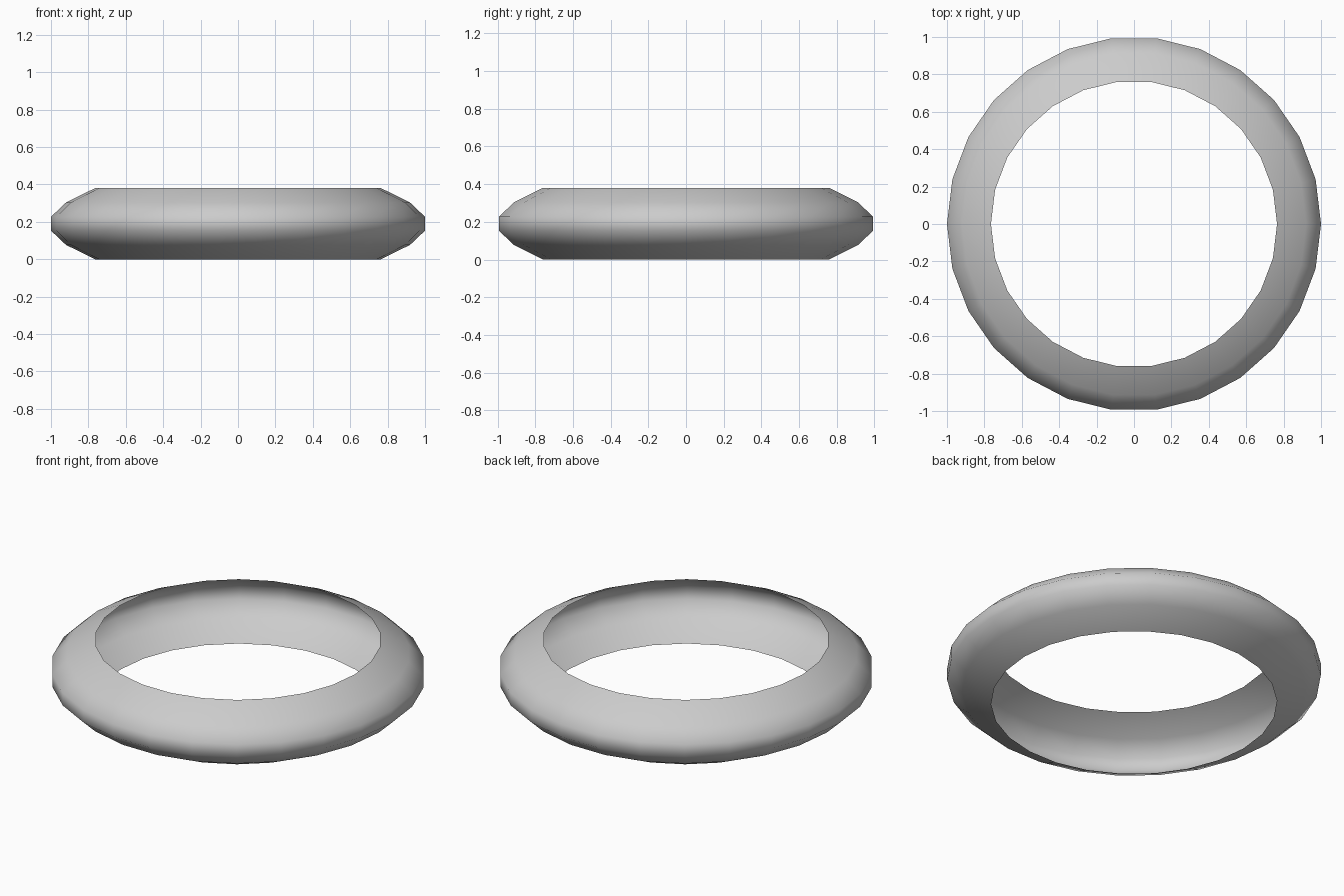
import bpy, bmesh
from math import cos, sin, tau

if "Cube" in bpy.data.objects:
    bpy.data.objects.remove(bpy.data.objects["Cube"])

SEGMENTS = 26
# Open C-shaped cross-section (radius, height), hollow towards the centre
PROFILE = [(0.765, 0.0), (0.92, 0.077), (1.0, 0.153),
           (1.0, 0.227), (0.92, 0.303), (0.765, 0.38)]

# Ring shell: sweep the profile around z
bm = bmesh.new()
rings = []
for i in range(SEGMENTS):
    a = tau * i / SEGMENTS
    rings.append([bm.verts.new((r * cos(a), r * sin(a), z)) for r, z in PROFILE])
for i in range(SEGMENTS):
    p, q = rings[i], rings[(i + 1) % SEGMENTS]
    for j in range(len(PROFILE) - 1):
        face = bm.faces.new((p[j], q[j], q[j + 1], p[j + 1]))
        face.smooth = True

mesh = bpy.data.meshes.new("ring_shell")
bm.to_mesh(mesh)
bm.free()
bpy.context.collection.objects.link(bpy.data.objects.new("ring_shell", mesh))
